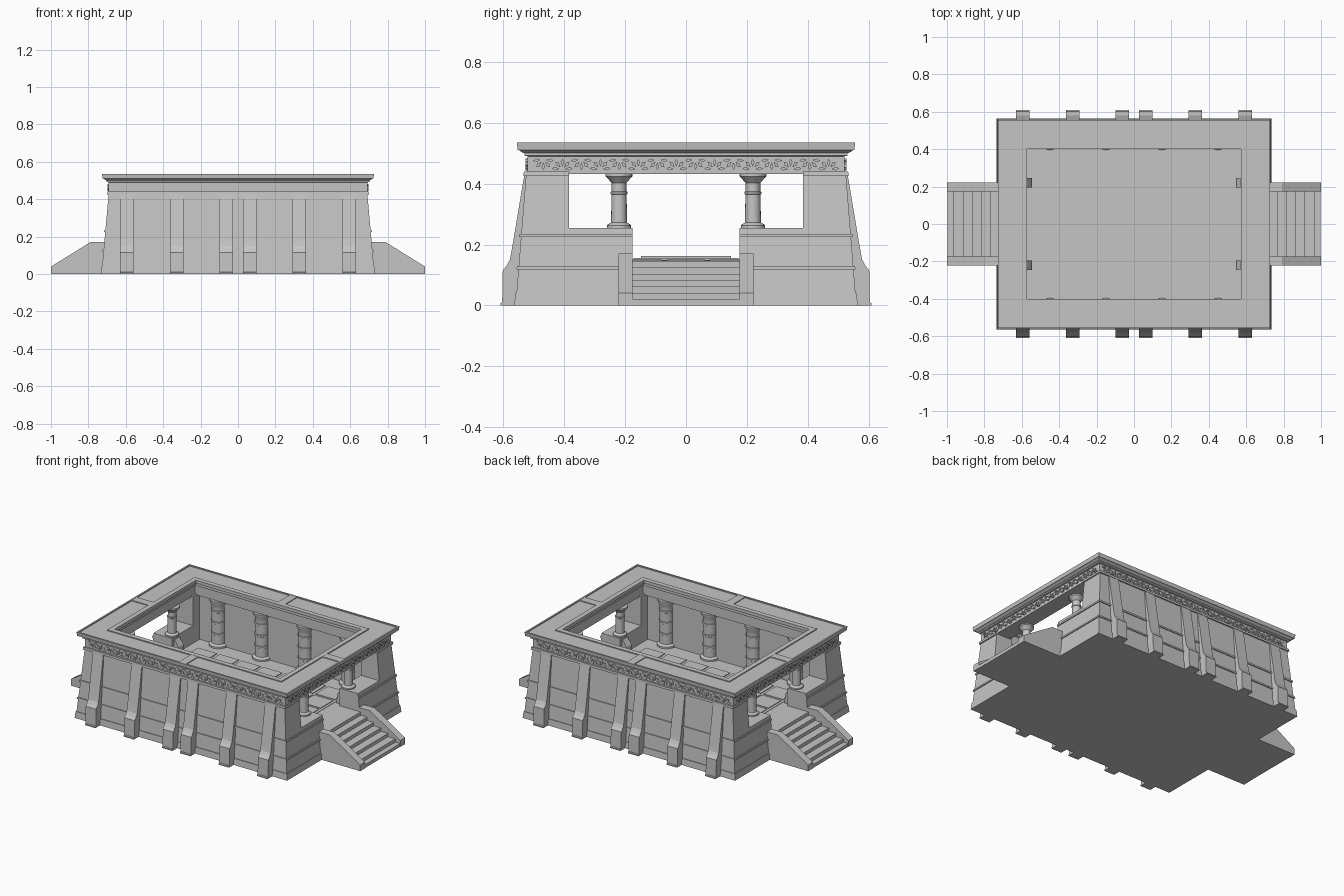
import bpy, bmesh, math
from mathutils import Matrix, Vector

cube = bpy.data.objects.get("Cube")
if cube:
    bpy.data.objects.remove(cube, do_unlink=True)

stone = bpy.data.materials.new("grey_stone")
stone.use_nodes = True
GREY = (0.56, 0.56, 0.56, 1)
stone.diffuse_color = GREY
stone.node_tree.nodes["Principled BSDF"].inputs["Base Color"].default_value = GREY

FLOOR, SILL, LINTEL, TOP = 0.145, 0.255, 0.432, 0.535
DOOR, OPENING = 0.175, 0.385      # half widths of the end openings
INNER_X, INNER_Y = 0.58, 0.45     # inner wall faces
SIGNS = (-1, 1)
CORNERS = [(sx, sy) for sx in SIGNS for sy in SIGNS]


def finish(bm, name, smooth=False):
    bmesh.ops.recalc_face_normals(bm, faces=bm.faces[:])
    mesh = bpy.data.meshes.new(name)
    bm.to_mesh(mesh)
    bm.free()
    obj = bpy.data.objects.new(name, mesh)
    bpy.context.collection.objects.link(obj)
    mesh.materials.append(stone)
    if smooth:
        bpy.ops.object.select_all(action="DESELECT")
        obj.select_set(True)
        bpy.context.view_layer.objects.active = obj
        bpy.ops.object.shade_smooth_by_angle(angle=math.radians(35))
    return obj


def bridge(bm, rings, closed=False):
    """Join rings of equal length; cap both ends unless closed."""
    loops = [[bm.verts.new(p) for p in ring] for ring in rings]
    n = len(loops[0])
    pairs = list(zip(loops, loops[1:])) + ([(loops[-1], loops[0])] if closed else [])
    for a, b in pairs:
        for i in range(n):
            j = (i + 1) % n
            bm.faces.new((a[i], a[j], b[j], b[i]))
    if not closed:
        bm.faces.new(loops[0][::-1])
        bm.faces.new(loops[-1])


def rect(x0, x1, y0, y1, z):
    return [(x0, y0, z), (x1, y0, z), (x1, y1, z), (x0, y1, z)]


def box(bm, x0, x1, y0, y1, z0, z1):
    bridge(bm, [rect(x0, x1, y0, y1, z0), rect(x0, x1, y0, y1, z1)])


def half_x(z):
    return 0.73 - 0.09 * z


def half_y(z):
    return 0.56 - 0.08 * z


def slab(bm, z0, z1, grow=0.0):
    """Full-plan battered layer."""
    bridge(bm, [rect(-half_x(z) - grow, half_x(z) + grow, -half_y(z) - grow, half_y(z) + grow, z)
                for z in (z0, z1)])


def long_wall(bm, s, z0, z1, grow=0.0):
    bridge(bm, [rect(-half_x(z) - grow, half_x(z) + grow, s * INNER_Y, s * (half_y(z) + grow), z)
                for z in (z0, z1)])


def end_wall(bm, sx, sy, y0, y1, z0, z1, grow=0.0):
    bridge(bm, [rect(sx * INNER_X, sx * (half_x(z) + grow), sy * y0, sy * y1, z) for z in (z0, z1)])


def extrude_profile(bm, points, axis, a, b):
    """Extrude (outward, height) points along the other horizontal axis."""
    if axis == "y":
        bridge(bm, [[(t, p, z) for p, z in points] for t in (a, b)])
    else:
        bridge(bm, [[(p, t, z) for p, z in points] for t in (a, b)])


def lathe(bm, x, y, profile, n=20):
    bridge(bm, [[(x + r * math.cos(math.tau * i / n), y + r * math.sin(math.tau * i / n), z)
                 for i in range(n)] for r, z in profile])


# Solid base with plinth and lower moulding
bm = bmesh.new()
slab(bm, 0, FLOOR)
finish(bm, "base")
bm = bmesh.new()
slab(bm, 0, 0.04, 0.004)
slab(bm, 0.118, 0.128, 0.006)
finish(bm, "base_mouldings")

# Walls: long sides, corner piers and low parapets beside the doors
bm = bmesh.new()
for s in SIGNS:
    long_wall(bm, s, FLOOR, LINTEL)
for sx, sy in CORNERS:
    end_wall(bm, sx, sy, OPENING, INNER_Y, FLOOR, LINTEL)
    end_wall(bm, sx, sy, DOOR, OPENING, FLOOR, SILL)
finish(bm, "walls")

# Projecting bands on the walls
bm = bmesh.new()
for s in SIGNS:
    long_wall(bm, s, 0.224, 0.235, 0.006)
    long_wall(bm, s, 0.426, 0.44, 0.008)
for sx, sy in CORNERS:
    end_wall(bm, sx, sy, DOOR, INNER_Y, 0.224, 0.235, 0.006)
    end_wall(bm, sx, sy, OPENING, INNER_Y, 0.426, 0.44, 0.008)
finish(bm, "wall_bands")

# Battered buttresses on the long sides
bm = bmesh.new()
buttress = [(0.5, 0), (0.61, 0), (0.61, 0.007), (0.604, 0.01), (0.602, 0.115), (0.59, 0.13),
            (0.579, 0.15), (0.573, 0.18), (0.53, 0.436), (0.5, 0.436)]
for s in SIGNS:
    for x in (0.062, 0.328, 0.595):
        for sx in SIGNS:
            extrude_profile(bm, [(s * p, z) for p, z in buttress], "y", sx * x - 0.036, sx * x + 0.036)
finish(bm, "buttresses")

# Small inner buttresses under the end columns
bm = bmesh.new()
inner = [(0.6, FLOOR), (0.545, FLOOR), (0.547, 0.2), (0.575, 0.24), (0.6, 0.24)]
for sx, sy in CORNERS:
    extrude_profile(bm, [(sx * p, z) for p, z in inner], "x", sy * 0.195, sy * 0.245)
finish(bm, "parapet_buttresses")

# Entablature ring: frieze, cavetto cornice and sunken roof panels
bm = bmesh.new()
section = [(0, 0.432), (0, 0.49), (0.01, 0.492), (0.01, 0.5), (0.018, 0.503), (0.026, 0.509),
           (0.032, 0.511), (0.035, TOP), (0.025, TOP), (0.025, 0.529), (-0.09, 0.529),
           (-0.09, TOP), (-0.12, TOP), (-0.12, 0.515), (-0.11, 0.51), (-0.11, 0.495),
           (-0.1, 0.49), (-0.1, 0.432)]
bridge(bm, [rect(-0.692 - d, 0.692 + d, -0.521 - d, 0.521 + d, z) for d, z in section], closed=True)
finish(bm, "entablature")

# Bars dividing the roof panels
bm = bmesh.new()
for s in SIGNS:
    box(bm, -0.025, 0.025, s * 0.42, s * 0.547, 0.525, TOP - 0.001)
    box(bm, s * 0.59, s * 0.718, -0.025, 0.025, 0.525, TOP - 0.001)
finish(bm, "roof_bars")

# Frieze ornament: alternating upright and hanging fans of petals
bm = bmesh.new()
for angle, reach, length, count in ((0, 0.521, 1.34, 22), (90, 0.692, 1.0, 16),
                                    (180, 0.521, 1.34, 22), (270, 0.692, 1.0, 16)):
    turn = Matrix.Rotation(math.radians(angle), 4, "Z")
    for i in range(count):
        u = (i + 0.5) / count * length - length / 2
        up = 1 if i % 2 else -1
        for k in range(-2, 3):
            a = math.radians(42 * k)
            d = Vector((math.sin(a), 0, up * math.cos(a)))
            side = Vector((d.z, 0, -d.x)) * 0.006
            root = Vector((u, -reach, 0.463 - up * 0.016))
            outline = [root + d * 0.009, root + d * 0.024 + side, root + d * 0.034,
                       root + d * 0.024 - side]
            bridge(bm, [[turn @ (p + Vector((0, dy, 0))) for p in outline] for dy in (0.002, -0.006)])
finish(bm, "frieze_ornament")

# Free-standing columns in the end openings
bm = bmesh.new()
column = [(0.04, SILL), (0.04, 0.263), (0.034, 0.268), (0.026, 0.272), (0.025, 0.364),
          (0.028, 0.366), (0.028, 0.373), (0.024, 0.375), (0.024, 0.402), (0.028, 0.406),
          (0.034, 0.414), (0.044, 0.424), (0.044, 0.434)]
for sx, sy in CORNERS:
    lathe(bm, sx * 0.61, sy * 0.22, column)
finish(bm, "end_columns", True)

# Engaged columns along the inner long walls
bm = bmesh.new()
engaged = [(0.056, FLOOR), (0.056, 0.156), (0.048, 0.162), (0.041, 0.165)]
for z in (0.22, 0.29, 0.36):
    engaged += [(0.041, z), (0.044, z + 0.002), (0.044, z + 0.012), (0.041, z + 0.014)]
engaged += [(0.04, 0.4), (0.052, 0.422), (0.052, 0.434)]
for x in (0.15, 0.45):
    for sx, sy in CORNERS:
        lathe(bm, sx * x, sy * 0.452, engaged)
finish(bm, "engaged_columns", True)

# Paved floor: border, ring of tiles and stepped centre
bm = bmesh.new()
box(bm, -0.532, 0.532, -0.363, 0.363, FLOOR - 0.01, FLOOR + 0.002)
for i in range(-3, 4):
    for j in range(-2, 3):
        if abs(i) == 3 or abs(j) == 2:
            x, y = i * 0.15, j * 0.14
            box(bm, x - 0.066, x + 0.066, y - 0.062, y + 0.062, FLOOR, FLOOR + 0.006)
finish(bm, "floor_tiles")
bm = bmesh.new()
for hx, hy, z in ((0.375, 0.203, 0.15), (0.342, 0.172, 0.155), (0.315, 0.148, 0.162)):
    box(bm, -hx, hx, -hy, hy, FLOOR - 0.01, z)
finish(bm, "centre_platform")

# Stairs with sloped cheek walls at both ends
treads = [0.998, 0.965, 0.915, 0.865, 0.815, 0.77, 0.725]
steps = [(0.65, 0)]
for i, x in enumerate(treads):
    steps += [(x, i * FLOOR / 7), (x, (i + 1) * FLOOR / 7)]
steps.append((0.65, FLOOR))
cheek = [(0.69, 0), (1, 0), (1, 0.04), (0.79, 0.17), (0.69, 0.17)]
stairs, cheeks = bmesh.new(), bmesh.new()
for s in SIGNS:
    extrude_profile(stairs, [(s * p, z) for p, z in steps], "x", -0.18, 0.18)
    for sy in SIGNS:
        extrude_profile(cheeks, [(s * p, z) for p, z in cheek], "x", sy * DOOR, sy * 0.222)
finish(stairs, "stairs")
finish(cheeks, "stair_cheeks")
